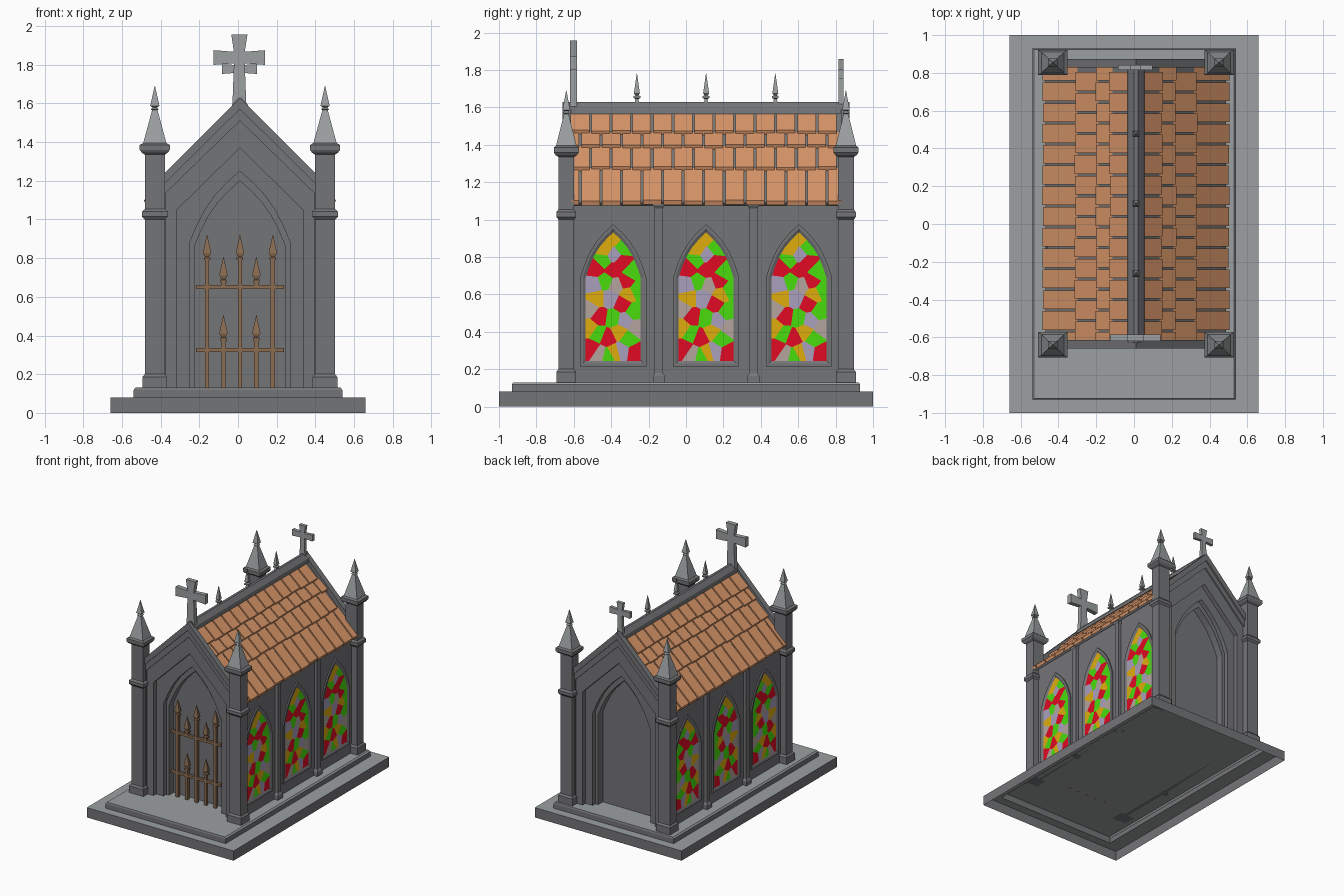
import bpy, bmesh, math, random
from mathutils import Vector

if "Cube" in bpy.data.objects:
    bpy.data.objects.remove(bpy.data.objects["Cube"])

random.seed(4)
CX, CY = 0.01, 0.1075          # centre of the building on the plinth
FLOOR = 0.13


def material(name, rgb):
    m = bpy.data.materials.new(name)
    m.diffuse_color = (*rgb, 1)
    m.use_nodes = True
    m.node_tree.nodes["Principled BSDF"].inputs["Base Color"].default_value = m.diffuse_color
    return m


STONE = material("grey stone", (0.175, 0.178, 0.187))
LIGHT = material("light stone", (0.33, 0.35, 0.355))
TILE = material("clay tile", (0.69, 0.305, 0.14))
IRON = material("rusty iron", (0.26, 0.15, 0.085))
GLASS = {"R": material("red glass", (0.76, 0.003, 0.018)),
         "G": material("green glass", (0.065, 0.72, 0.004)),
         "Y": material("gold glass", (0.74, 0.42, 0.004)),
         "M": material("mauve glass", (0.40, 0.35, 0.50)),
         "B": material("beige glass", (0.46, 0.37, 0.34))}


def finish(name, bm, mats, fix_normals=True, rule=None):
    if fix_normals:
        bmesh.ops.recalc_face_normals(bm, faces=bm.faces[:])
    bm.normal_update()
    if rule:
        for f in bm.faces:
            f.material_index = int(rule(f))
    me = bpy.data.meshes.new(name)
    bm.to_mesh(me)
    bm.free()
    for m in mats:
        me.materials.append(m)
    ob = bpy.data.objects.new(name, me)
    bpy.context.collection.objects.link(ob)
    return ob


def part(name, pieces, mats=(STONE,), closed=True, start=True, end=True, rule=None):
    """Each piece is a list of loops that are skinned together."""
    bm = bmesh.new()
    for loops in pieces:
        rows = [[bm.verts.new(p) for p in loop] for loop in loops]
        n = len(rows[0])
        for a, b in zip(rows, rows[1:]):
            for i in range(n if closed else n - 1):
                j = (i + 1) % n
                bm.faces.new((a[i], a[j], b[j], b[i]))
        if start:
            bm.faces.new(rows[0])
        if end:
            bm.faces.new(rows[-1])
    return finish(name, bm, mats, rule=rule)


def stack(x, y, levels):
    """Rectangular loops from (z, half x, half y)."""
    return [[(x + sx * hx, y + sy * hy, z) for sx, sy in ((-1, -1), (1, -1), (1, 1), (-1, 1))]
            for z, hx, hy in levels]


def box(x, y, z0, z1, hx, hy):
    return stack(x, y, [(z0, hx, hy), (z1, hx, hy)])


def arch(w, base, spring, peak, bulge=0.0, n=5):
    """Pointed outline, from lower right over the apex to lower left."""
    half = [(w, base)]
    for i in range(n):
        t = i / n
        b = bulge * math.sin(math.pi * t) * 0.707
        half.append((w * (1 - t) + b, spring + (peak - spring) * t + b))
    return half + [(0, peak)] + [(-x, z) for x, z in reversed(half)]


# Stepped plinth, open underneath, with pale upper surfaces
part("plinth", [stack(0, 0, [(0, .66, 1), (.08, .66, 1), (.08, .54, .93), (.118, .54, .93),
                             (FLOOR, .53, .925)])],
     (STONE, LIGHT), start=False, rule=lambda f: abs(f.normal.z) > .5)

# Corner pillars with caps, pale pyramids and spikes
shape = [(.13, .064, .053), (.185, .064, .053), (.2, .052, .042), (1.0, .052, .042),
         (1.015, .067, .053), (1.04, .067, .053), (1.055, .052, .042), (1.335, .052, .042),
         (1.345, .067, .058), (1.36, .078, .067), (1.385, .078, .067), (1.395, .06, .055),
         (1.565, .014, .012), (1.57, .02, .017), (1.58, .012, .01), (1.587, .024, .02),
         (1.69, .001, .001)]
part("corner_pillars", [stack(CX + sx * .44, CY + sy * .7475, shape)
                        for sx in (-1, 1) for sy in (-1, 1)],
     (STONE, LIGHT), rule=lambda f: f.calc_center_median().z > 1.392)

# Gable ends with moulding and stepped arch recesses
outlines = [(.44, FLOOR, 1.19, 1.63), (.41, FLOOR, 1.165, 1.57), (.385, FLOOR, 1.135, 1.51),
            (.325, FLOOR, 1.05, 1.37), (.26, FLOOR, .88, 1.25, .035), (.235, FLOOR, .86, 1.2, .032)]
depths = [0, .012, .024, .06, .095, .155]
steps = [(.045, outlines[2]), (.045, outlines[0]), (0, outlines[0])]
for o, d0, d1 in zip(outlines[1:], depths, depths[1:]):
    steps += [(d0, o), (d1, o)]
for side, label in ((-1, "front"), (1, "back")):
    loops = [[(CX + x, CY + side * (.767 - d), z) for x, z in arch(*a)] for d, a in steps]
    part(label + "_gable", [loops], closed=False, start=False)

# Side walls and slim pilasters
part("side_walls", [box(CX + s * .425, CY, FLOOR, 1.12, .015, .73) for s in (-1, 1)])
pil = [(.13, .035, .032), (.165, .035, .032), (.18, .025, .022), (1.06, .025, .022),
       (1.075, .035, .03), (1.1, .035, .03)]
part("wall_pilasters", [stack(CX + s * .44, CY + o, pil) for s in (-1, 1) for o in (-.253, .253)])

# Window frames
WINDOWS = (CY - .4965, CY, CY + .4965)
rim = [(.438, (.177, .215, .69, .975, .03)), (.45, (.177, .215, .69, .975, .03)),
       (.45, (.163, .23, .69, .952, .027)), (.441, (.146, .247, .69, .93, .024))]
part("window_frames", [[[(CX + s * x, wy + u, z) for u, z in arch(*a)] for x, a in rim]
                       for s in (-1, 1) for wy in WINDOWS], start=False, end=False)

# Stained glass: pointed outline cut into nearest-seed cells
SEEDS = [(0, .90, "Y"), (.35, .85, "G"), (-.3, .84, "Y"), (.02, .81, "M"), (.3, .77, "R"),
         (-.35, .78, "G"), (-.62, .74, "R"), (0, .73, "R"), (.65, .72, "G"), (.45, .67, "R"),
         (-.28, .67, "G"), (-.7, .65, "M"), (.1, .65, "B"), (.85, .62, "G"), (-.12, .58, "M"),
         (.55, .6, "Y"), (-.6, .58, "Y"), (.35, .55, "R"), (-.85, .52, "B"), (.75, .51, "G"),
         (-.5, .48, "R"), (0, .47, "G"), (.4, .46, "M"), (.85, .42, "B"), (-.85, .42, "Y"),
         (-.55, .39, "G"), (-.2, .37, "R"), (.2, .4, "Y"), (.55, .36, "G"), (.3, .3, "M"),
         (-.8, .31, "R"), (.05, .29, "Y"), (-.5, .28, "B"), (.8, .29, "R"), (-.2, .27, "G")]


def clip(poly, keep, other):
    n, mid = other - keep, (keep + other) / 2
    out = []
    for a, b in zip(poly, poly[1:] + poly[:1]):
        da, db = (a - mid).dot(n), (b - mid).dot(n)
        if da <= 0:
            out.append(a)
        if da * db < 0:
            out.append(a.lerp(b, da / (da - db)))
    return out


bm = bmesh.new()
keys = list(GLASS)
points = [Vector((u * .147, z)) for u, z, c in SEEDS]
for i, p in enumerate(points):
    cell = [Vector(v) for v in arch(.147, .245, .69, .932, .024)]
    for q in points[:i] + points[i + 1:]:
        cell = clip(cell, p, q)
    if len(cell) < 3:
        continue
    for s in (-1, 1):
        for wy in WINDOWS:
            ring = cell if s > 0 else cell[::-1]
            f = bm.faces.new([bm.verts.new((CX + s * .444, wy + v.x, v.y)) for v in ring])
            f.material_index = keys.index(SEEDS[i][2])
finish("stained_glass", bm, list(GLASS.values()), fix_normals=False)

# Roof boarding under the tiles
Y0, Y1, SLOPE = -.615, .83, 1.06
section = [(0, 1.595), (.478, 1.595 - .478 * SLOPE), (.465, 1.075), (0, 1.56)]
part("roof_boards", [[[(CX + s * x, y, z) for x, z in section] for y in (Y0, Y1)] for s in (-1, 1)])

# Overlapping roof tiles, thicker at the lower edge
rows = [.02, .135, .207, .318, .488]
tiles = []
for s in (-1, 1):
    for r in range(4):
        pitch = .11
        y = Y0 - (pitch / 2 if r % 2 else 0)
        while y < Y1 - .02:
            a, b = max(y, Y0), min(y + pitch - .011, Y1)
            xa, xb = rows[r] - .01, rows[r + 1] - random.uniform(0, .006)
            y += pitch
            if b - a < .02:
                continue
            prof = [(xa, 1.593 - xa * SLOPE), (xb, 1.593 - xb * SLOPE),
                    (xb + .008, 1.616 - xb * SLOPE), (xa, 1.602 - xa * SLOPE)]
            tiles.append([[(CX + s * x, yy, z) for x, z in prof] for yy in (a, b)])
part("roof_tiles", tiles, (TILE,))

# Ridge cap with three spikes
part("roof_ridge", [stack(CX, CY, [(1.565, .045, .735), (1.595, .04, .735), (1.63, .01, .735)])])
spike = [(1.62, .013, .013), (1.645, .008, .008), (1.65, .018, .018), (1.66, .018, .018),
         (1.665, .008, .008), (1.675, .016, .016), (1.78, .001, .001)]
part("ridge_spikes", [stack(CX, CY + o, spike) for o in (-.37, 0, .37)], (LIGHT,))


# Flared crosses on both gables
def cross(name, y, thick, zc, k, foot):
    half = [(.042, .12), (.028, .03), (.133, .038), (.133, -.038), (.028, -.03)]
    half = [(x * k, zc + z * k) for x, z in half] + [(.036 * k, foot)]
    outline = half + [(-x, z) for x, z in reversed(half)]
    part(name, [[[(CX - .003 + x, yy, z) for x, z in outline]
                 for yy in (y - thick / 2, y + thick / 2)]], (LIGHT,))


cross("front_cross", -.602, .036, 1.837, 1.0, 1.59)
cross("back_cross", .828, .026, 1.778, .68, 1.59)

# Iron gate: rails, tall bars and short bars with spear heads
GY = -.545


def bar(x, z0, z1):
    t = .011
    return stack(x, GY, [(z0, t, t), (z1, t, t), (z1, .017, .017), (z1 + .012, .017, .017),
                         (z1 + .018, .009, .009), (z1 + .035, .022, .014), (z1 + .13, .001, .001)])


gate = [box(CX, GY, z - .01, z + .01, .227, .011) for z in (.325, .65)]
gate += [bar(CX + x, FLOOR, .79) for x in (-.17, 0, .17)]
gate += [bar(CX + x, z0, z1) for x in (-.085, .085) for z0, z1 in ((FLOOR, .375), (.64, .675))]
part("iron_gate", gate, (IRON,))
